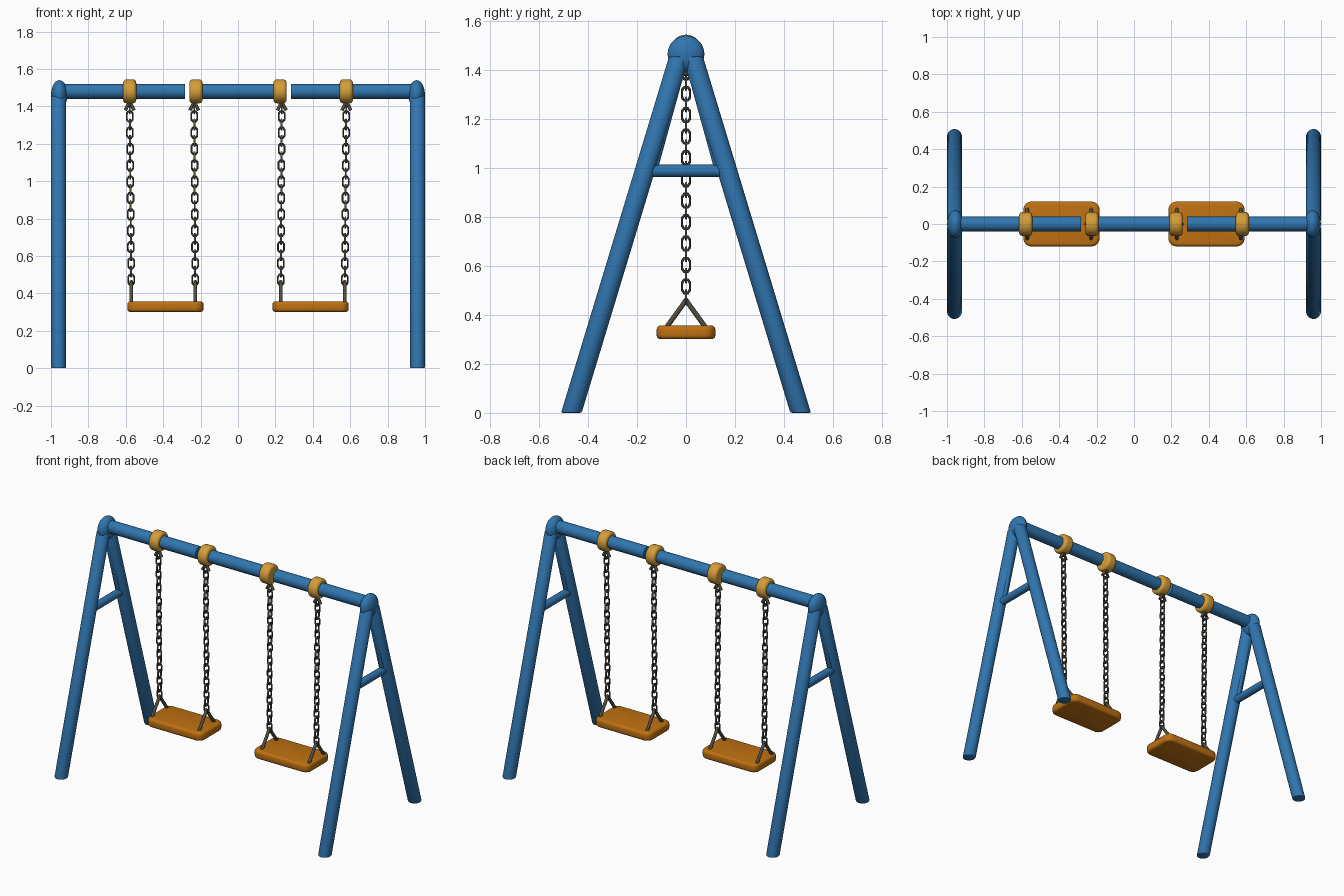
import bpy, bmesh, math
from mathutils import Vector, Matrix

if "Cube" in bpy.data.objects:
    bpy.data.objects.remove(bpy.data.objects["Cube"])


def material(name, rgb):
    m = bpy.data.materials.new(name)
    m.diffuse_color = (*rgb, 1)
    m.use_nodes = True
    m.node_tree.nodes["Principled BSDF"].inputs["Base Color"].default_value = m.diffuse_color
    return m


BLUE = material("blue paint", (0.030, 0.180, 0.430))
ORANGE = material("seat orange", (0.520, 0.165, 0.006))
YELLOW = material("clamp yellow", (0.660, 0.340, 0.040))
STEEL = material("dark chain", (0.090, 0.078, 0.054))


def finish(bm, name, mat, angle=40):
    bmesh.ops.recalc_face_normals(bm, faces=bm.faces)
    me = bpy.data.meshes.new(name)
    bm.to_mesh(me)
    bm.free()
    me.materials.append(mat)
    ob = bpy.data.objects.new(name, me)
    bpy.context.collection.objects.link(ob)
    bpy.ops.object.select_all(action='DESELECT')
    ob.select_set(True)
    bpy.context.view_layer.objects.active = ob
    bpy.ops.object.shade_smooth_by_angle(angle=math.radians(angle))
    return ob


def add_tube(bm, a, b, r, sides=24):
    a, b = Vector(a), Vector(b)
    d = b - a
    mat = Matrix.Translation((a + b) / 2) @ d.to_track_quat('Z', 'Y').to_matrix().to_4x4()
    return bmesh.ops.create_cone(bm, cap_ends=True, segments=sides, radius1=r,
                                 radius2=r, depth=d.length, matrix=mat)["verts"]


def tubes(name, mat, segments, r, sides=24):
    bm = bmesh.new()
    for a, b in segments:
        add_tube(bm, a, b, r, sides)
    return finish(bm, name, mat)


def bevel_rims(bm, width, segs):
    rims = [e for e in bm.edges if e.calc_face_angle(0) > 1.0]
    bmesh.ops.bevel(bm, geom=rims, offset=width, segments=segs, profile=0.5, affect='EDGES')


def add_link(bm, centre, across):
    # elongated eight-sided ring with a six-sided wire
    path = [(0.008, 0.027), (0.016, 0.015), (0.016, -0.015), (0.008, -0.027),
            (-0.008, -0.027), (-0.016, -0.015), (-0.016, 0.015), (-0.008, 0.027)]
    side = across.cross(Vector((0, 0, 1)))
    rings = []
    for u, w in path:
        p = across * u + Vector((0, 0, w))
        out = p.normalized()
        rings.append([bm.verts.new(centre + p + 0.0058 * (out * math.cos(t) + side * math.sin(t)))
                      for t in [k * math.tau / 6 for k in range(6)]])
    for i in range(8):
        r0, r1 = rings[i], rings[(i + 1) % 8]
        for k in range(6):
            bm.faces.new((r0[k], r0[(k + 1) % 6], r1[(k + 1) % 6], r1[k]))


BEAM_Z, FRAME_X = 1.48, 0.96

# end frames: legs cut level with the ground, brace, hub
for sx, end in ((-1, "left"), (1, "right")):
    x = sx * FRAME_X
    for sy, face in ((-1, "front"), (1, "back")):
        bm = bmesh.new()
        add_tube(bm, (0, 0, 0), (0, 0, 1.455), 0.04, 28)
        bevel_rims(bm, 0.007, 2)
        for v in bm.verts:
            v.co.y = v.co.y * 1.05 + sy * (0.468 - 0.303 * v.co.z)
            v.co.x += x
        finish(bm, f"{end}_{face}_leg", BLUE)
    tubes(f"{end}_brace", BLUE, [((x, -0.16, 0.988), (x, 0.16, 0.988))], 0.025)
    tubes(f"{end}_inner_struts", BLUE,
          [((x, s * 0.008, 1.44), (x, s * 0.132, 0.99)) for s in (-1, 1)], 0.015, 16)
    bm = bmesh.new()
    bmesh.ops.create_uvsphere(bm, u_segments=32, v_segments=20, radius=1,
                              matrix=Matrix.Translation((sx * 0.955, 0, 1.465))
                              @ Matrix.Diagonal((0.044, 0.075, 0.075, 1)))
    finish(bm, f"{end}_hub", BLUE)

# top beam in three lengths, with narrow gaps beside the inner clamps
for name, a, b in (("left_beam", -0.95, -0.283), ("middle_beam", -0.25, 0.25),
                   ("right_beam", 0.283, 0.95)):
    tubes(name, BLUE, [((a, 0, BEAM_Z), (b, 0, BEAM_Z))], 0.04, 28)

for sx, side in ((-1, "left"), (1, "right")):
    # seat: rounded slab
    bm = bmesh.new()
    bmesh.ops.create_cube(bm, size=1, matrix=Matrix.Translation((sx * 0.388, 0, 0.329))
                          @ Matrix.Diagonal((0.408, 0.24, 0.056, 1)))
    corners = [e for e in bm.edges if abs(e.verts[0].co.z - e.verts[1].co.z) > 0.01]
    bmesh.ops.bevel(bm, geom=corners, offset=0.045, segments=6, profile=0.5, affect='EDGES')
    bevel_rims(bm, 0.016, 3)
    finish(bm, f"{side}_seat", ORANGE)

    for cx, lx, bx, pos in ((0.579, 0.579, 0.571, "outer"), (0.225, 0.234, 0.229, "inner")):
        tag = f"{side}_{pos}"
        cx, lx, bx = sx * cx, sx * lx, sx * bx
        # clamp round the beam
        bm = bmesh.new()
        add_tube(bm, (cx - 0.035, 0, BEAM_Z), (cx + 0.035, 0, BEAM_Z), 0.064, 28)
        bevel_rims(bm, 0.018, 4)
        finish(bm, f"{tag}_clamp", YELLOW)
        # hanger under the clamp
        tubes(f"{tag}_hanger", STEEL,
              [((lx, 0, 1.425), (lx + s * 0.024, 0, 1.378)) for s in (-1, 1)]
              + [((lx, 0, 1.43), (lx, 0, 1.395))], 0.009, 10)
        # chain of links turned alternately
        bm = bmesh.new()
        n = 22
        for i in range(n):
            t = i / (n - 1)
            c = Vector((lx + (bx - lx) * t, 0, 1.39 - 0.917 * t))
            add_link(bm, c, Vector((0, 1, 0)) if i % 2 == 0 else Vector((1, 0, 0)))
        finish(bm, f"{tag}_chain", STEEL, 60)
        # forked bracket holding the seat
        tubes(f"{tag}_seat_bracket", STEEL,
              [((bx, -s * 0.004, 0.465), (bx, s * 0.083, 0.345)) for s in (-1, 1)], 0.010, 12)
